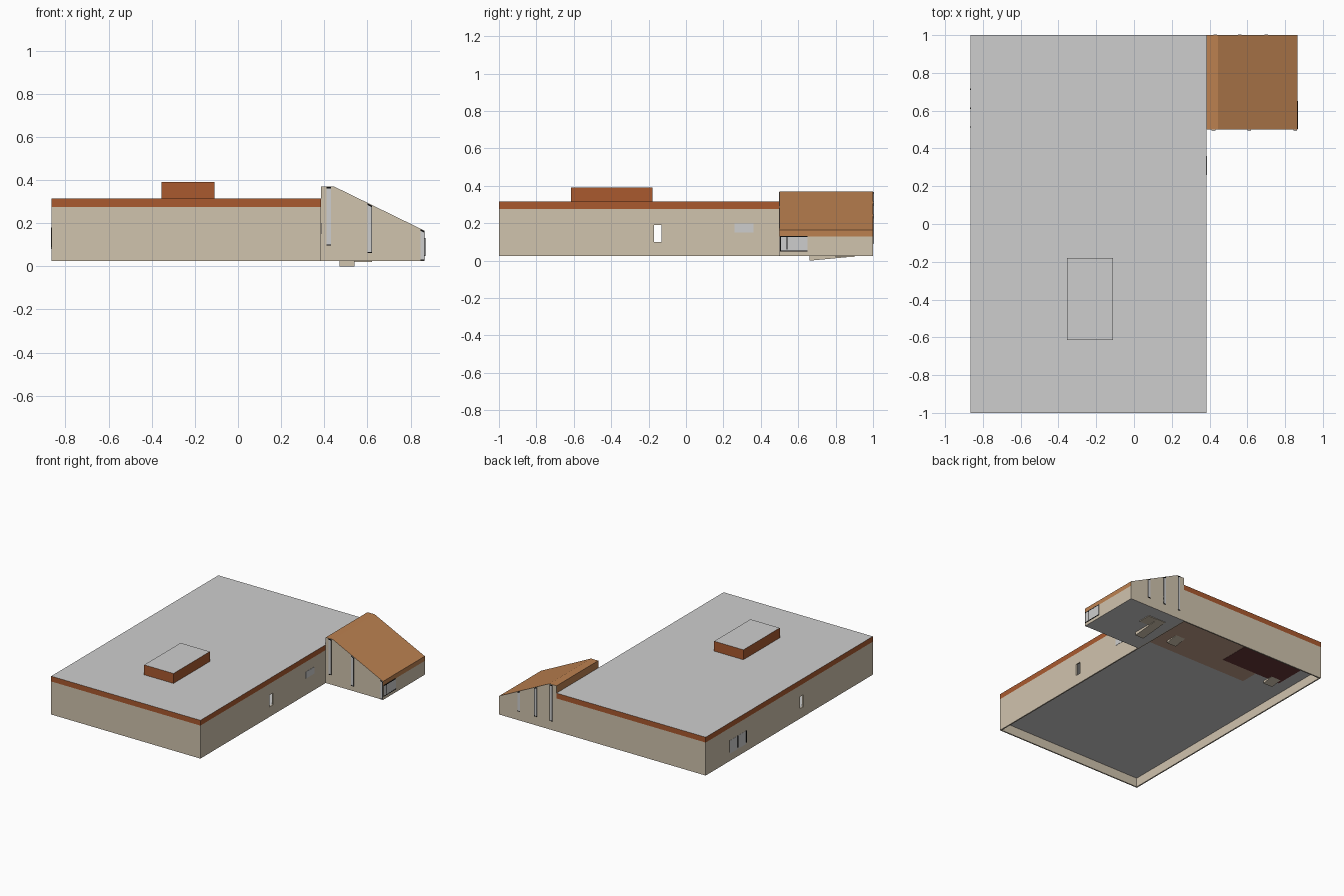
import bpy, bmesh

if "Cube" in bpy.data.objects:
    bpy.data.objects.remove(bpy.data.objects["Cube"])


def srgb(r, g, b):
    f = lambda c: c / 12.92 if c <= 0.04045 else ((c + 0.055) / 1.055) ** 2.4
    return (f(r / 255), f(g / 255), f(b / 255), 1)


def material(name, *rgb):
    m = bpy.data.materials.new(name)
    m.diffuse_color = srgb(*rgb)
    m.use_nodes = True
    m.node_tree.nodes["Principled BSDF"].inputs["Base Color"].default_value = m.diffuse_color
    return m


BEIGE = material("wall_beige", 208, 195, 174)
BROWN = material("fascia_brown", 170, 90, 47)
GREY = material("roof_grey", 206, 206, 206)
TILE = material("tile_orange_brown", 188, 129, 80)
BLACK = material("frame_black", 12, 12, 12)
TAN = material("floor_tan", 196, 160, 138)
MAROON = material("floor_maroon", 105, 57, 57)


def finish(name, bm, mats):
    bmesh.ops.recalc_face_normals(bm, faces=bm.faces)
    me = bpy.data.meshes.new(name)
    bm.to_mesh(me)
    bm.free()
    for m in mats:
        me.materials.append(m)
    ob = bpy.data.objects.new(name, me)
    bpy.context.collection.objects.link(ob)
    return ob


def box(name, x, y, z, mat, cap=None):
    """Box from min/max pairs; cap colours the top and bottom faces."""
    bm = bmesh.new()
    bmesh.ops.create_cube(bm, size=1)
    for v in bm.verts:
        v.co = [r[int(c > 0)] for r, c in zip((x, y, z), v.co)]
    if cap:
        for f in bm.faces:
            f.material_index = int(abs(f.normal.z) > 0.5)
    return finish(name, bm, [mat, cap] if cap else [mat])


def prism(name, profile, span, axis, mats, edge_mat=None):
    """Extrude a 2D profile along axis 'x' (profile y,z) or 'y' (profile x,z)."""
    bm = bmesh.new()
    ends = []
    for s in span:
        ends.append([bm.verts.new((s, p, q) if axis == "x" else (p, s, q)) for p, q in profile])
    for e in ends:
        bm.faces.new(e)
    n = len(profile)
    for i in range(n):
        j = (i + 1) % n
        f = bm.faces.new((ends[0][i], ends[0][j], ends[1][j], ends[1][i]))
        f.material_index = edge_mat[i] if edge_mat else 0
    return finish(name, bm, mats)


# Main hall: hollow walls, one door opening on each long side
X0, X1, Z0, ZW, T = -0.865, 0.385, 0.025, 0.275, 0.01
box("front_wall", (X0, X1), (-1, -1 + T), (Z0, ZW), BEIGE)
box("back_wall", (X0, X1), (1 - T, 1), (Z0, ZW), BEIGE)
for side, x in (("left", (X0, X0 + T)), ("right", (X1 - T, X1))):
    for part, y, z in (("wall_front", (-1 + T, -0.17), (Z0, ZW)),
                       ("wall_back", (-0.13, 1 - T), (Z0, ZW)),
                       ("door_lintel", (-0.17, -0.13), (0.19, ZW)),
                       ("door_sill", (-0.17, -0.13), (Z0, 0.1))):
        box(f"{side}_{part}", x, y, z, BEIGE)

# Flat roof with brown fascia, and roof penthouse
box("hall_roof", (X0, X1), (-1, 1), (ZW, 0.315), BROWN, GREY)
box("roof_penthouse", (-0.355, -0.11), (-0.615, -0.18), (0.31, 0.39), BROWN, GREY)

# Raised hall floor with coloured areas on its underside
box("hall_floor", (X0 + T, X1 - T), (-1 + T, 1 - T), (0.094, 0.1), GREY)
box("tan_floor_area", (-0.55, 0.37), (0.53, 0.985), (0.092, 0.095), TAN)
box("maroon_floor_area", (-0.76, -0.25), (0.67, 0.985), (0.090, 0.094), MAROON)

# Annex: sloped roof prism; edges coloured floor, tile, wall in order
XE = 0.865
profile = [(X1, Z0), (XE, Z0), (XE, 0.13), (XE, 0.165), (0.445, 0.37), (X1, 0.37), (X1, 0.315)]
prism("annex", profile, (0.5, 1), "y", [BEIGE, TILE, GREY], [2, 0, 1, 1, 1, 1, 0])


def roof_z(x):
    return 0.37 - max(0, x - 0.445) * 0.488


# Tall window strips on both annex gables, with black caps and edge lines
def strip(name, xa, xb, z, y0, direction):
    span = sorted((y0, y0 + 0.003 * direction))
    ta, tb = roof_z(xa) - 0.003, roof_z(xb) - 0.003
    prism(name + "_glass", [(xa, z), (xb, z), (xb, tb), (xa, ta)], span, "y", [GREY])
    span = sorted((y0, y0 + 0.004 * direction))
    prism(name + "_cap", [(xa, ta - 0.007), (xb, tb - 0.007), (xb, tb), (xa, ta)], span, "y", [BLACK])
    box(name + "_sill", (xa, xb), span, (z - 0.003, z + 0.002), BLACK)
    box(name + "_edge", (xb - 0.002, xb), span, (z, tb), BLACK)


for i, (xa, xb, z) in enumerate(((0.41, 0.432, 0.1), (0.6, 0.62, 0.065), (0.845, 0.864, 0.03))):
    strip(f"front_strip_{i}", xa, xb, z, 0.5, -1)
for i, x in enumerate((0.42, 0.55, 0.69)):
    strip(f"back_strip_{i}", x, x + 0.02, 0.095, 1.0, 1)

# Annex side window with black frame bars
box("side_window_glass", (XE - 0.002, XE + 0.002), (0.503, 0.65), (0.05, 0.13), GREY)
for i, (y, z) in enumerate((((0.503, 0.65), (0.048, 0.053)), ((0.503, 0.65), (0.127, 0.132)),
                            ((0.503, 0.508), (0.05, 0.13)), ((0.538, 0.543), (0.06, 0.13)))):
    box(f"side_window_bar_{i}", (XE - 0.001, XE + 0.003), y, z, BLACK)

# Hall windows: grey panel on the right wall, two framed windows on the left
box("right_panel", (X1 - 0.001, X1 + 0.002), (0.26, 0.36), (0.15, 0.2), GREY)
for i, y in enumerate((0.52, 0.62)):
    box(f"left_window_{i}", (X0 - 0.001, X0 + 0.002), (y, y + 0.09), (0.08, 0.18), GREY)
for i, y in enumerate((0.51, 0.61, 0.71)):
    box(f"left_window_bar_{i}", (X0 - 0.002, X0 + 0.002), (y, y + 0.007), (0.09, 0.18), BLACK)

# Stair flights showing below the floors
prism("annex_stair", [(0.66, 0.0), (0.9, 0.022), (0.9, 0.028), (0.66, 0.028)], (0.47, 0.54), "x", [BEIGE])
box("annex_stair_landing", (0.54, 0.62), (0.8, 0.9), (0.02, 0.028), BEIGE)
for i, x in enumerate((0.14, -0.74)):
    prism(f"hall_stair_{i}", [(0.62, 0.075), (0.74, 0.095), (0.62, 0.095)], (x, x + 0.08), "x", [BEIGE])
